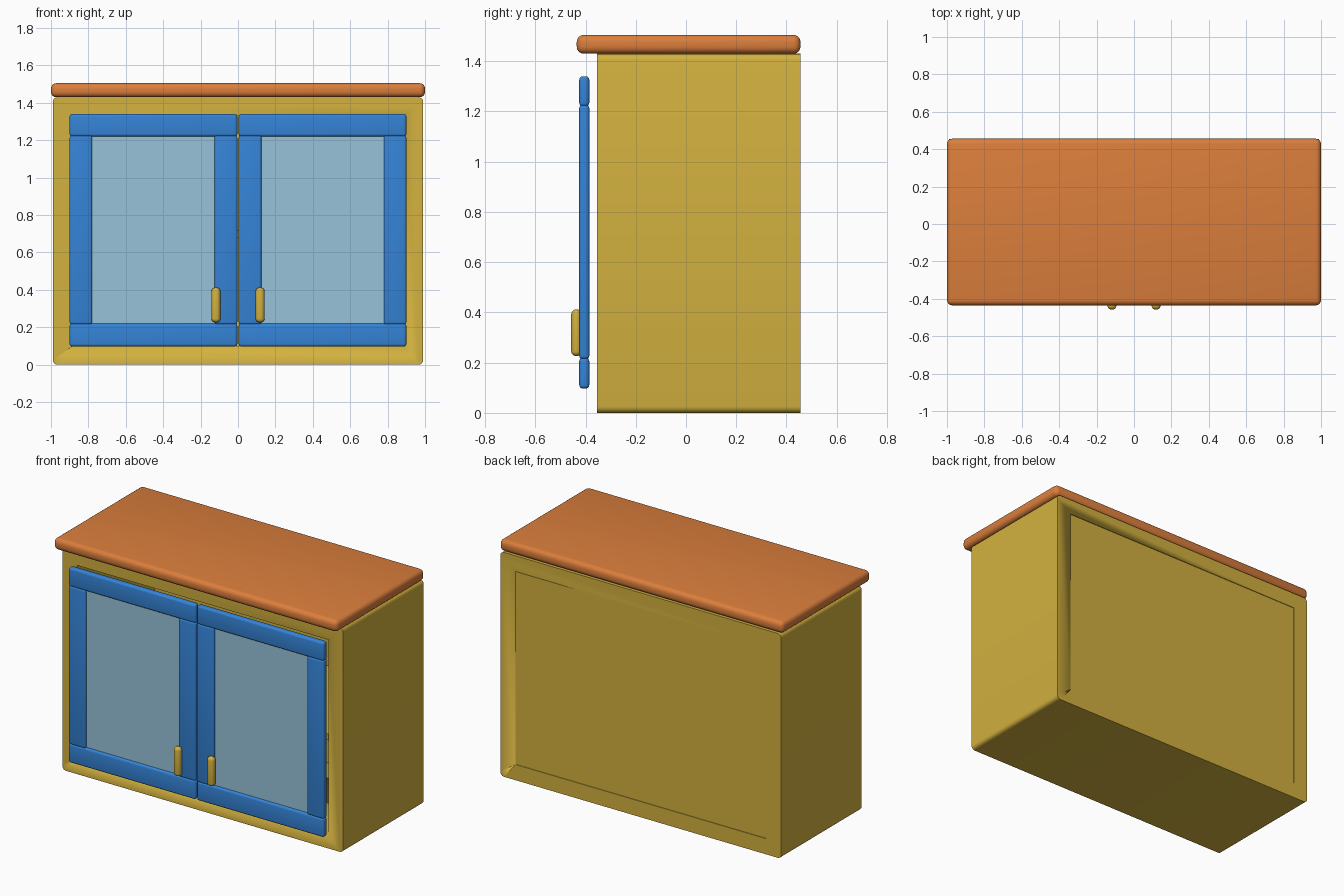
import bpy, bmesh

if "Cube" in bpy.data.objects:
    bpy.data.objects.remove(bpy.data.objects["Cube"], do_unlink=True)


def material(name, rgb):
    m = bpy.data.materials.new(name)
    m.use_nodes = True
    m.diffuse_color = (*rgb, 1)
    m.node_tree.nodes["Principled BSDF"].inputs["Base Color"].default_value = (*rgb, 1)
    return m


MUSTARD = material("mustard", (0.65, 0.44, 0.05))
ORANGE = material("orange wood", (0.71, 0.21, 0.045))
BLUE = material("blue paint", (0.035, 0.23, 0.68))
GLASS = material("pale blue glass", (0.31, 0.55, 0.70))


def box(name, xs, ys, zs, mat, bevel=0.0, along=None, segments=4):
    """Box from ranges; bevels all edges, or only those running along one axis."""
    bm = bmesh.new()
    bmesh.ops.create_cube(bm, size=1)
    for v in bm.verts:
        for i, (lo, hi) in enumerate((xs, ys, zs)):
            v.co[i] = (lo + hi) / 2 + v.co[i] * (hi - lo)
    if bevel:
        edges = [e for e in bm.edges if along is None
                 or abs((e.verts[0].co - e.verts[1].co)[along]) > 1e-4]
        bmesh.ops.bevel(bm, geom=edges, offset=bevel, segments=segments,
                        profile=0.5, affect='EDGES')
    mesh = bpy.data.meshes.new(name)
    bm.to_mesh(mesh)
    bm.free()
    mesh.materials.append(mat)
    ob = bpy.data.objects.new(name, mesh)
    bpy.context.collection.objects.link(ob)
    bpy.ops.object.select_all(action='DESELECT')
    ob.select_set(True)
    bpy.context.view_layer.objects.active = ob
    bpy.ops.object.shade_smooth_by_angle()
    return ob


# Carcass: open box with rounded long edges
carcass = box("carcass", (-0.99, 0.99), (-0.355, 0.455), (0, 1.43), MUSTARD, 0.025, along=1)
cutter = box("opening_cutter", (-0.885, 0.885), (-1, 1), (0.1, 1.33), MUSTARD)
cutter.hide_render = True
cut = carcass.modifiers.new("opening", 'BOOLEAN')
cut.operation = 'DIFFERENCE'
cut.solver = 'EXACT'
cut.object = cutter
bpy.context.view_layer.objects.active = carcass
bpy.ops.object.modifier_apply(modifier=cut.name)
bpy.data.objects.remove(cutter, do_unlink=True)

# Back panel and inner shelf
box("back_panel", (-0.89, 0.89), (0.425, 0.451), (0.095, 1.335), MUSTARD)
box("shelf", (-0.89, 0.89), (-0.34, 0.43), (0.68, 0.72), MUSTARD)

# Countertop with rounded rim
box("countertop", (-1, 1), (-0.435, 0.456), (1.43, 1.505), ORANGE, 0.028)

# Two mirrored glazed doors with handles
DOOR_Y = (-0.425, -0.385)
for side, s in (("left", 1), ("right", -1)):
    def part(name, x0, x1, ys, zs, mat, bevel=0.0):
        box(f"{side}_{name}", sorted((s * x0, s * x1)), ys, zs, mat, bevel)

    part("door_top_rail", 0.004, 0.9, DOOR_Y, (1.22, 1.34), BLUE, 0.014)
    part("door_bottom_rail", 0.004, 0.9, DOOR_Y, (0.097, 0.22), BLUE, 0.014)
    part("door_inner_stile", 0.004, 0.125, DOOR_Y, (0.215, 1.225), BLUE, 0.012)
    part("door_outer_stile", 0.78, 0.9, DOOR_Y, (0.215, 1.225), BLUE, 0.012)
    part("door_glass", 0.115, 0.79, (-0.41, -0.4), (0.2, 1.24), GLASS)
    part("handle", 0.094, 0.142, (-0.457, -0.415), (0.226, 0.412), MUSTARD, 0.02)
